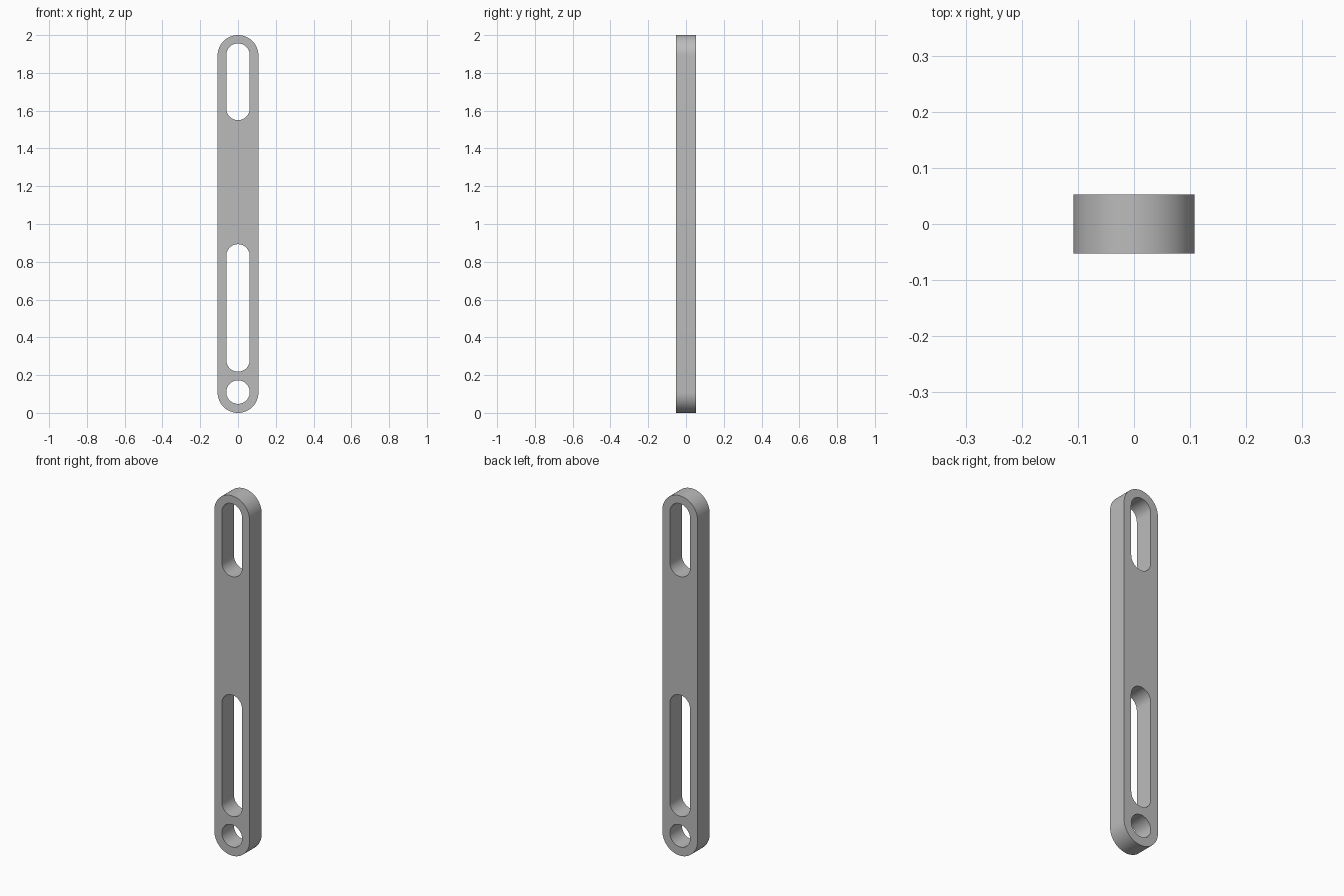
import bpy, bmesh, math

cube = bpy.data.objects.get("Cube")
if cube:
    bpy.data.objects.remove(cube, do_unlink=True)

HALF_WIDTH = 0.108
HALF_DEPTH = 0.053
SLOT_RADIUS = 0.062
SEGMENTS = 32  # per half circle


def stadium(low, high, radius):
    """Outline with round ends, centred at heights low and high."""
    points = []
    for centre, start in ((high, 0), (low, math.pi)):
        for i in range(SEGMENTS + 1):
            a = start + math.pi * i / SEGMENTS
            points.append((radius * math.cos(a), centre + radius * math.sin(a)))
    if low == high:  # full circle: drop the repeated joints
        points = points[:SEGMENTS] + points[SEGMENTS + 1:-1]
    return points


def add_outline(curve, points):
    spline = curve.splines.new("POLY")
    spline.points.add(len(points) - 1)
    for p, (x, z) in zip(spline.points, points):
        p.co = (x, z, 0, 1)
    spline.use_cyclic_u = True


# Plate profile: outer edge, upper slot, lower slot, round pivot hole
profile = bpy.data.curves.new("plate_profile", "CURVE")
profile.dimensions = "2D"
profile.fill_mode = "BOTH"
profile.extrude = HALF_DEPTH
add_outline(profile, stadium(HALF_WIDTH, 2 - HALF_WIDTH, HALF_WIDTH))
for low, high in ((1.612, 1.894), (0.28, 0.831), (0.11, 0.11)):
    add_outline(profile, stadium(low, high, SLOT_RADIUS))

# Turn the extruded profile into a welded mesh standing upright
helper = bpy.data.objects.new("profile_helper", profile)
bpy.context.collection.objects.link(helper)
depsgraph = bpy.context.evaluated_depsgraph_get()
mesh = bpy.data.meshes.new_from_object(helper.evaluated_get(depsgraph))
bpy.data.objects.remove(helper, do_unlink=True)

bm = bmesh.new()
bm.from_mesh(mesh)
bmesh.ops.remove_doubles(bm, verts=bm.verts, dist=0.0001)
for v in bm.verts:
    x, z, depth = v.co
    v.co = (x, -depth, z)
bmesh.ops.recalc_face_normals(bm, faces=bm.faces)
bm.to_mesh(mesh)
bm.free()

plate = bpy.data.objects.new("slotted_link_plate", mesh)
bpy.context.collection.objects.link(plate)

# Plain grey metal
grey = bpy.data.materials.new("plain_grey")
grey.use_nodes = True
colour = (0.5, 0.5, 0.5, 1)
grey.diffuse_color = colour
grey.node_tree.nodes["Principled BSDF"].inputs["Base Color"].default_value = colour
mesh.materials.clear()
mesh.materials.append(grey)

# Smooth round ends with crisp rims
bpy.ops.object.select_all(action="DESELECT")
plate.select_set(True)
bpy.context.view_layer.objects.active = plate
bpy.ops.object.shade_smooth_by_angle(angle=math.radians(30))
